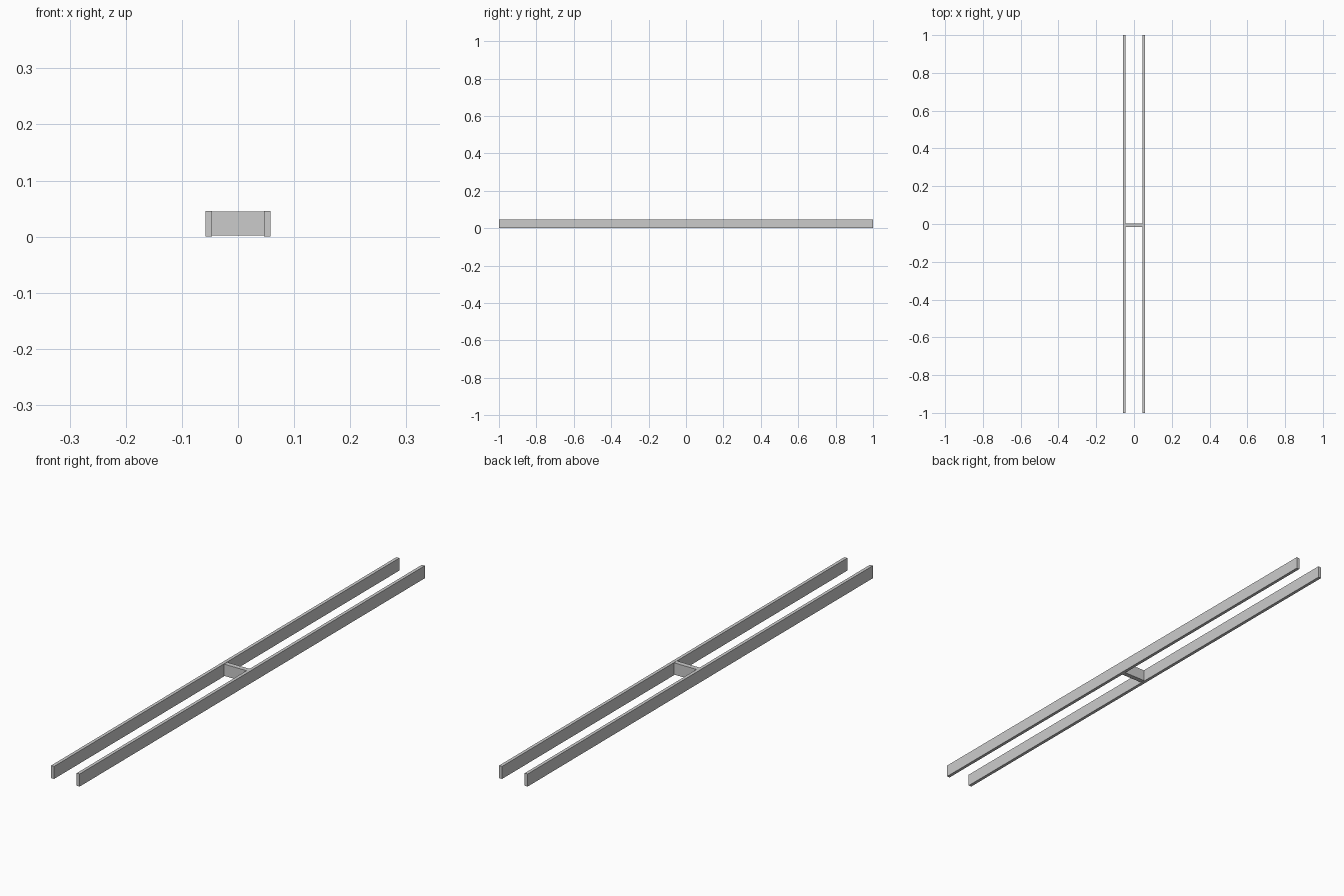
import bpy, bmesh

if "Cube" in bpy.data.objects:
    bpy.data.objects.remove(bpy.data.objects["Cube"])

HEIGHT = 0.046


def beam(name, lo, hi, axis, seams):
    """Box from lo to hi, jointed across one axis at the given positions."""
    bm = bmesh.new()
    bmesh.ops.create_cube(bm, size=1)
    for v in bm.verts:
        v.co = [lo[i] + (v.co[i] + 0.5) * (hi[i] - lo[i]) for i in range(3)]
    normal = [float(i == axis) for i in range(3)]
    for s in seams:
        geom = bm.verts[:] + bm.edges[:] + bm.faces[:]
        cut = bmesh.ops.bisect_plane(bm, geom=geom, plane_co=[s * n for n in normal],
                                     plane_no=normal)
        edges = [e for e in cut["geom_cut"] if isinstance(e, bmesh.types.BMEdge)]
        # Split the loop so each joint reads as a seam between sections
        bmesh.ops.split_edges(bm, edges=edges)
    mesh = bpy.data.meshes.new(name)
    bm.to_mesh(mesh)
    bm.free()
    obj = bpy.data.objects.new(name, mesh)
    bpy.context.collection.objects.link(obj)
    return obj


# Long side rails, each in three sections
for side, x0, x1 in (("left", -0.058, -0.046), ("right", 0.046, 0.058)):
    beam(f"{side}_rail", (x0, -1, 0), (x1, 1, HEIGHT), 1, (-1 / 3, 1 / 3))

# Crossbar joining the rails, in two halves
beam("crossbar", (-0.046, -0.015, 0.002), (0.046, 0.003, HEIGHT - 0.001), 0, (0,))
